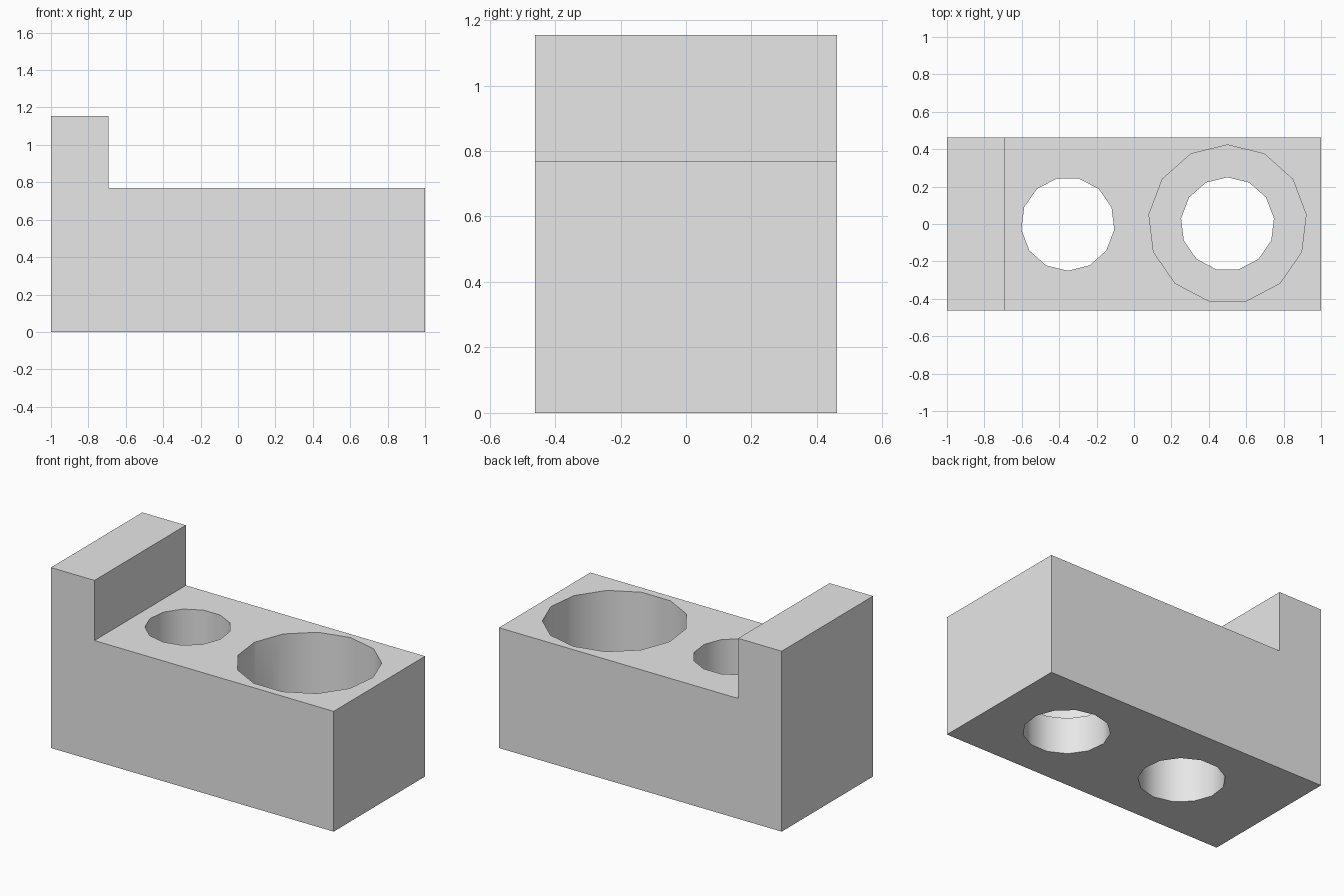
import bpy, bmesh, math

if "Cube" in bpy.data.objects:
    bpy.data.objects.remove(bpy.data.objects["Cube"], do_unlink=True)

U = 1 / 13          # design unit: the block is 26 units long
SIDES = 13
DEPTH = 12 * U

grey = bpy.data.materials.new("light_grey")
grey.use_nodes = True
grey.diffuse_color = (0.8, 0.8, 0.8, 1)
grey.node_tree.nodes["Principled BSDF"].inputs["Base Color"].default_value = (0.8, 0.8, 0.8, 1)


def extruded(name, outline, direction):
    """Closed solid made by sweeping an outline along a direction."""
    bm = bmesh.new()
    face = bm.faces.new([bm.verts.new(p) for p in outline])
    swept = bmesh.ops.extrude_face_region(bm, geom=[face], use_keep_orig=True)
    moved = [v for v in swept["geom"] if isinstance(v, bmesh.types.BMVert)]
    bmesh.ops.translate(bm, verts=moved, vec=direction)
    bmesh.ops.recalc_face_normals(bm, faces=bm.faces)
    mesh = bpy.data.meshes.new(name)
    bm.to_mesh(mesh)
    bm.free()
    mesh.materials.append(grey)
    obj = bpy.data.objects.new(name, mesh)
    bpy.context.collection.objects.link(obj)
    return obj


def drill(body, x, radius, bottom, start):
    """Cut an upright faceted hole from the given bottom up through the deck."""
    ring = []
    for i in range(SIDES):
        a = start + math.tau * i / SIDES
        ring.append((x + radius * math.cos(a), radius * math.sin(a), bottom))
    cutter = extruded("hole_cutter", ring, (0, 0, 1.5 - bottom))
    cutter.hide_render = True
    mod = body.modifiers.new("hole", 'BOOLEAN')
    mod.operation = 'DIFFERENCE'
    mod.solver = 'EXACT'
    mod.object = cutter
    bpy.ops.object.modifier_apply(modifier=mod.name)
    bpy.data.objects.remove(cutter, do_unlink=True)


# Block with a raised end wall, as one L-shaped profile
profile = [(-13, 0), (13, 0), (13, 10), (-9, 10), (-9, 15), (-13, 15)]
block = extruded("holder_block", [(x * U, -DEPTH / 2, z * U) for x, z in profile], (0, DEPTH, 0))
bpy.ops.object.select_all(action='DESELECT')
block.select_set(True)
bpy.context.view_layer.objects.active = block

# Plain through hole, then the counterbored hole
up, down = math.pi / 2, -math.pi / 2
drill(block, -4.6 * U, 3.25 * U, -0.2, down)
drill(block, 6.5 * U, 5.5 * U, 3 * U, up)
drill(block, 6.5 * U, 3.25 * U, -0.2, up)

# Smooth hole walls, sharp block edges
bpy.ops.object.shade_smooth_by_angle(angle=math.radians(32))
